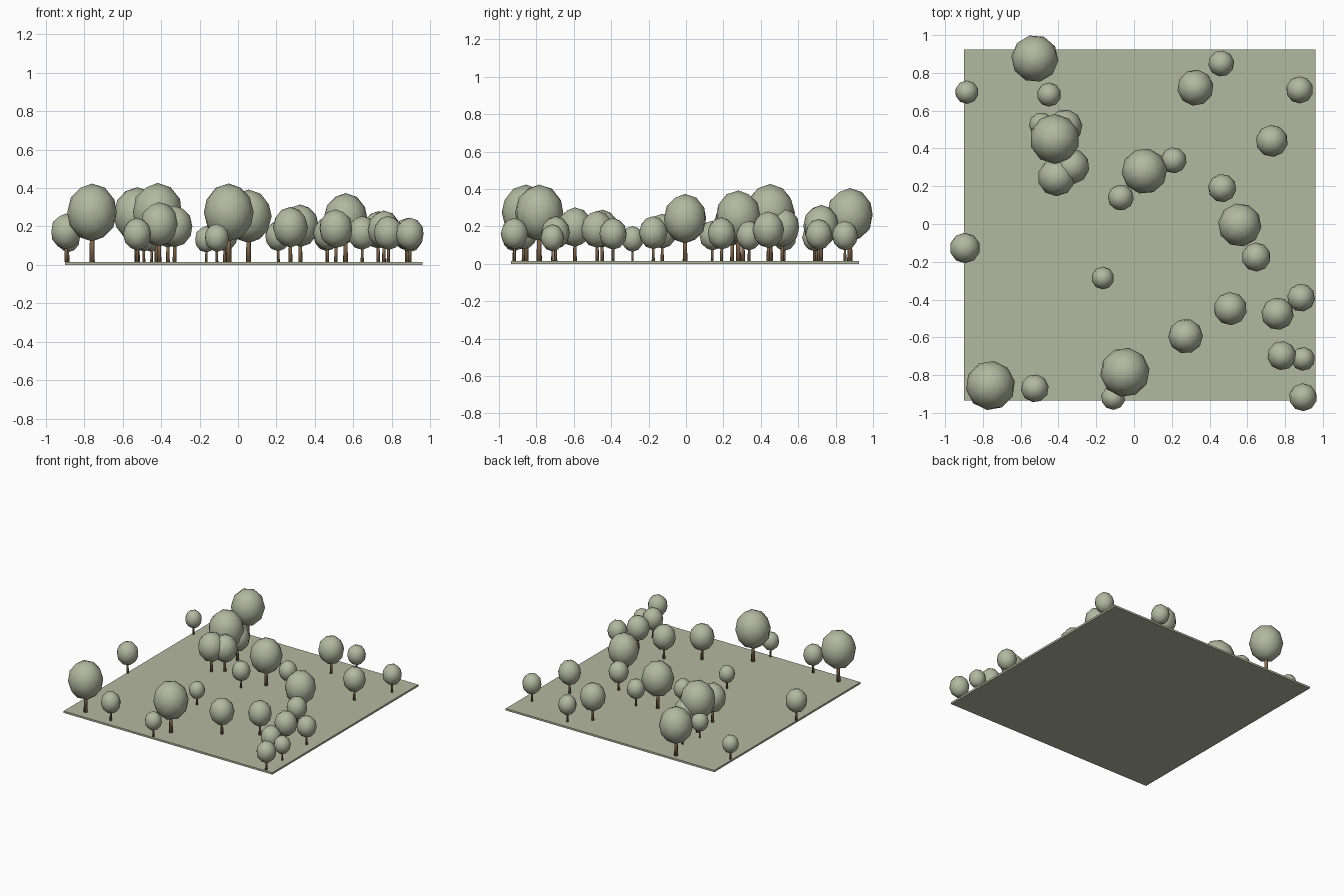
import bpy, random
from mathutils import Matrix

if "Cube" in bpy.data.objects:
    bpy.data.objects.remove(bpy.data.objects["Cube"])

random.seed(4)

def material(name, rgb):
    m = bpy.data.materials.new(name)
    m.diffuse_color = (*rgb, 1)
    m.use_nodes = True
    m.node_tree.nodes["Principled BSDF"].inputs["Base Color"].default_value = m.diffuse_color
    return m

leaf = material("sage green", (0.45, 0.48, 0.35))
bark = material("bark brown", (0.25, 0.155, 0.085))

# flat ground plate
GROUND = 0.015
bpy.ops.mesh.primitive_cube_add(size=1, location=(0.03, -0.005, GROUND / 2))
plate = bpy.context.object
plate.name = "ground_plate"
plate.scale = (1.86, 1.86, GROUND)
plate.data.materials.append(leaf)

# shared unit crown: faceted outline, smooth shading, slightly taller than wide
bpy.ops.mesh.primitive_ico_sphere_add(subdivisions=2, radius=1)
crown = bpy.context.object
crown.data.transform(Matrix.Translation((0, 0, 1.97)) @ Matrix.Diagonal((1, 1, 1.15, 1)))
crown.data.shade_smooth()
crown.data.materials.append(leaf)
crown_mesh = crown.data
bpy.data.objects.remove(crown)

# shared unit trunk: tapered, reaching into the crown
bpy.ops.mesh.primitive_cone_add(vertices=8, radius1=0.115, radius2=0.08, depth=1.5,
                                location=(0, 0, 0))
trunk = bpy.context.object
trunk.data.transform(Matrix.Translation((0, 0, 0.74)))
trunk.data.shade_smooth()
trunk.data.materials.append(bark)
trunk_mesh = trunk.data
bpy.data.objects.remove(trunk)

# trees: x, y, crown radius (everything else scales with it)
TREES = [
    (-.525, .876, .125), (-.885, .698, .062), (-.45, .685, .064), (-.49, .525, .066),
    (-.365, .515, .092), (-.42, .45, .132), (-.33, .305, .094), (-.41, .247, .1),
    (.055, .28, .121), (.21, .337, .069), (-.07, .14, .069), (.325, .722, .096),
    (.462, .85, .069), (.877, .71, .072), (.73, .44, .085), (.467, .19, .075),
    (.56, -.005, .115), (.647, -.175, .077), (-.895, -.127, .081), (-.165, -.286, .06),
    (.51, -.448, .088), (.76, -.475, .086), (.885, -.39, .074), (.273, -.594, .092),
    (.783, -.697, .077), (.895, -.714, .063), (.895, -.917, .074), (-.048, -.785, .131),
    (-.11, -.92, .064), (-.76, -.855, .131), (-.525, -.87, .074),
]

def place(name, mesh, x, y, r, turn):
    ob = bpy.data.objects.new(name, mesh)
    bpy.context.collection.objects.link(ob)
    ob.location = (x, y, GROUND)
    ob.scale = (r, r, r)
    ob.rotation_euler.z = turn

for i, (x, y, r) in enumerate(TREES, 1):
    turn = random.uniform(0, 6.28)
    place(f"tree_crown_{i}", crown_mesh, x, y, r, turn)
    place(f"tree_trunk_{i}", trunk_mesh, x, y, r, turn)
